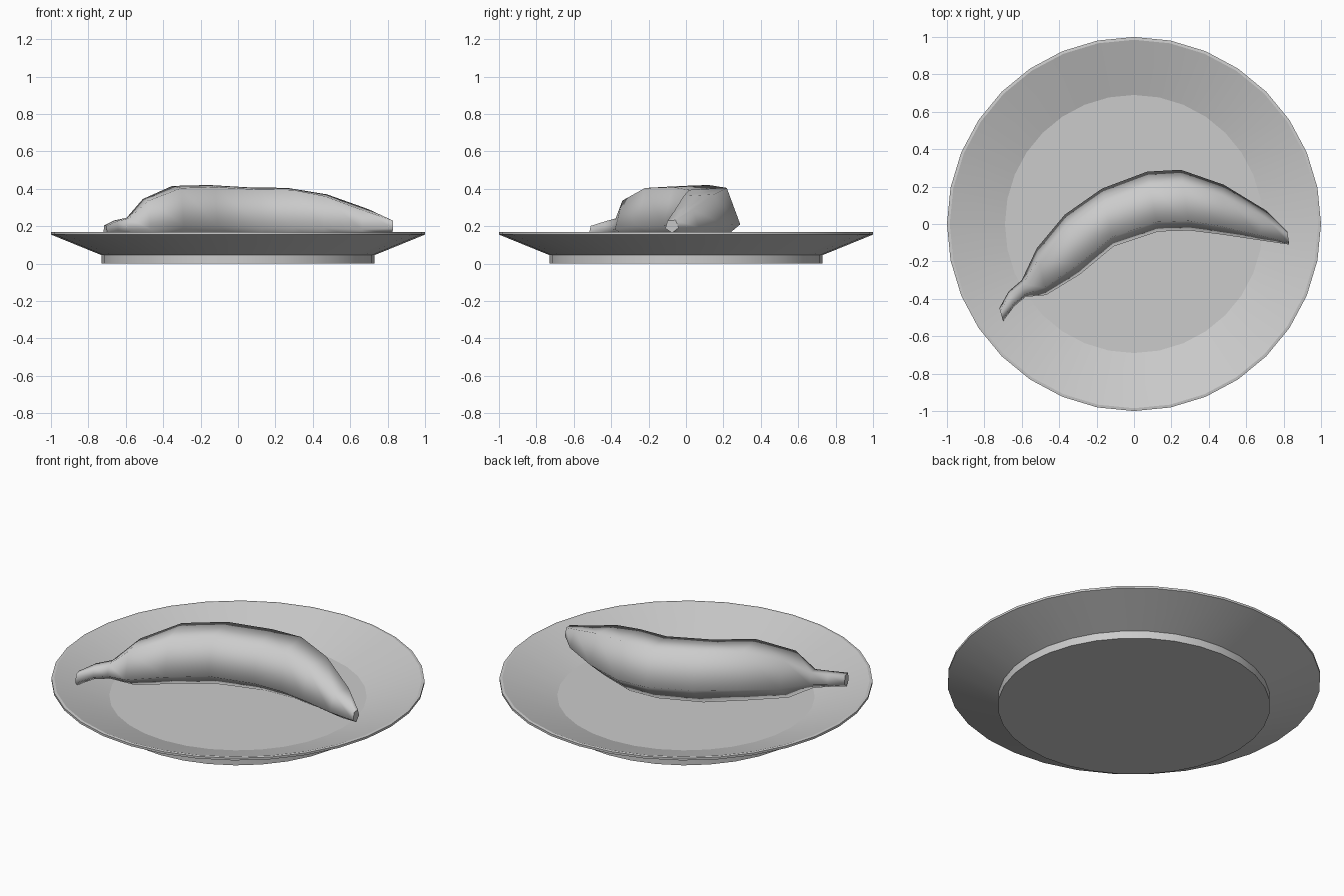
import bpy, bmesh, math
from mathutils import Vector

if "Cube" in bpy.data.objects:
    bpy.data.objects.remove(bpy.data.objects["Cube"])


def make_object(name, bm):
    bmesh.ops.recalc_face_normals(bm, faces=bm.faces)
    mesh = bpy.data.meshes.new(name)
    bm.to_mesh(mesh)
    bm.free()
    ob = bpy.data.objects.new(name, mesh)
    bpy.context.collection.objects.link(ob)
    bpy.context.view_layer.objects.active = ob
    bpy.ops.object.select_all(action='DESELECT')
    ob.select_set(True)
    return ob


def loft(name, rings):
    """Skin equal-sized closed rings and cap both ends."""
    bm = bmesh.new()
    loops = [[bm.verts.new(p) for p in ring] for ring in rings]
    n = len(loops[0])
    for a, b in zip(loops, loops[1:]):
        for i in range(n):
            j = (i + 1) % n
            bm.faces.new((a[i], a[j], b[j], b[i])).smooth = True
    bm.faces.new(loops[0][::-1])
    bm.faces.new(loops[-1])
    return make_object(name, bm)


# Plate: 32-sided lathe, solid foot, sloping rim, flat floor
SIDES = 32
plate_profile = [(0.73, 0), (0.73, 0.045), (1.0, 0.155), (1.0, 0.168),
                 (0.985, 0.17), (0.69, 0.07)]
plate = loft("plate", [[(r * math.cos(2 * math.pi * i / SIDES),
                         r * math.sin(2 * math.pi * i / SIDES), z)
                        for i in range(SIDES)] for r, z in plate_profile])
bpy.ops.object.shade_smooth_by_angle(angle=math.radians(14))

# Banana: five-ridged section; each station = outer xy, inner xy, top z, radius
stations = [
    ((-0.72, -0.45), (-0.70, -0.52), 0.204, 0.040),
    ((-0.67, -0.36), (-0.64, -0.44), 0.230, 0.045),
    ((-0.60, -0.30), (-0.58, -0.39), 0.245, 0.055),
    ((-0.52, -0.13), (-0.47, -0.38), 0.345, 0.135),
    ((-0.37, 0.05), (-0.29, -0.27), 0.415, 0.175),
    ((-0.17, 0.19), (-0.11, -0.12), 0.420, 0.182),
    ((0.07, 0.28), (0.13, -0.04), 0.406, 0.178),
    ((0.25, 0.29), (0.30, -0.035), 0.405, 0.178),
    ((0.48, 0.21), (0.46, -0.055), 0.370, 0.150),
    ((0.71, 0.07), (0.66, -0.085), 0.290, 0.090),
    ((0.82, -0.04), (0.83, -0.11), 0.232, 0.037),
]
angles = [math.radians(57 + 72 * i) for i in range(5)]
lo, hi = min(map(math.cos, angles)), max(map(math.cos, angles))
top = max(map(math.sin, angles))
rings = []
for outer, inner, z_top, r in stations:
    ring = []
    for a in angles:
        p = Vector(inner).lerp(Vector(outer), (math.cos(a) - lo) / (hi - lo))
        ring.append((p.x, p.y, z_top + r * (math.sin(a) - top)))
    rings.append(ring)
banana = loft("banana", rings)
